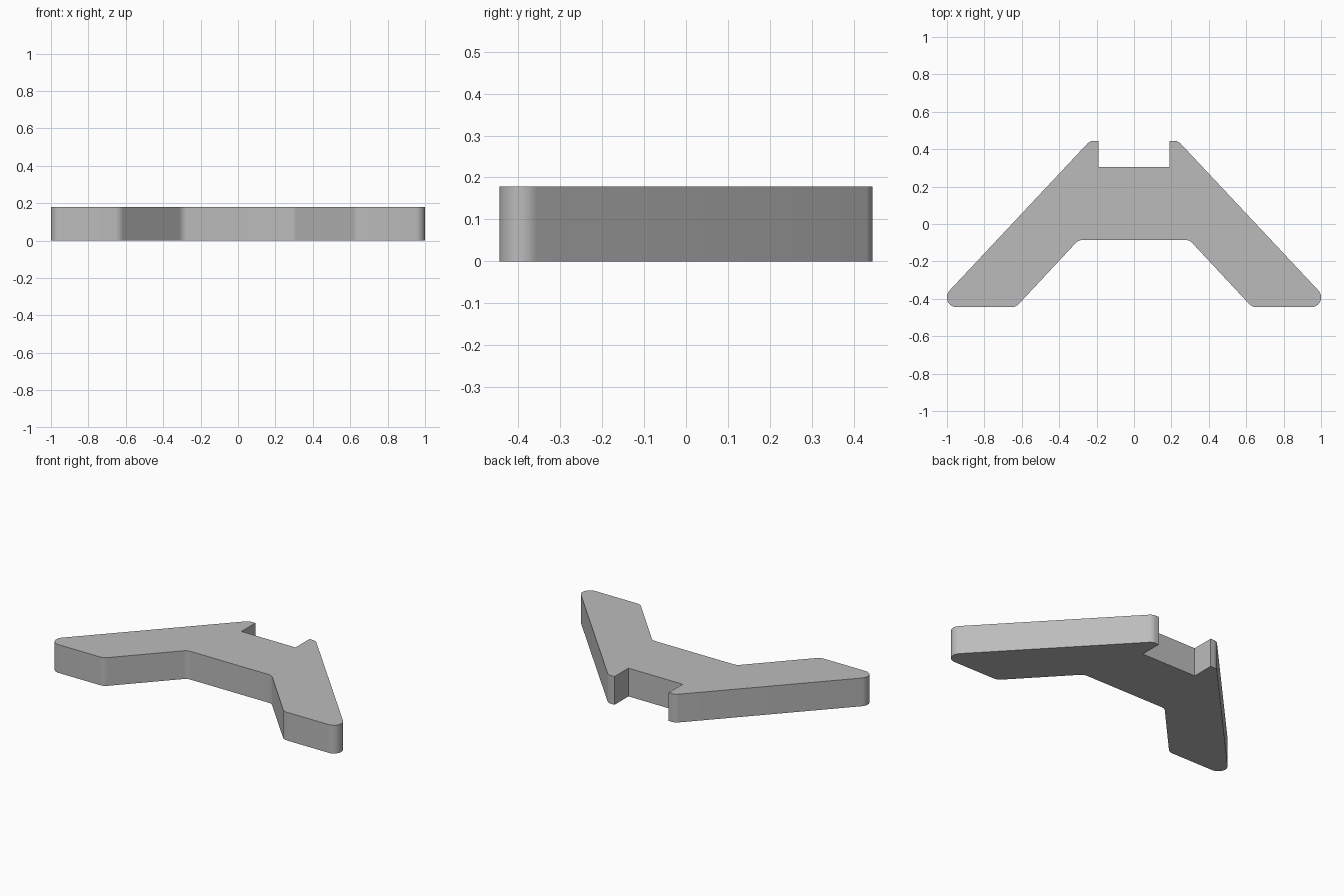
import bpy, bmesh, math
from mathutils import Vector

HEIGHT = 0.179

cube = bpy.data.objects.get("Cube")
if cube:
    bpy.data.objects.remove(cube, do_unlink=True)

# Plain grey finish
grey = bpy.data.materials.new("plain grey")
grey.use_nodes = True
color = (0.5, 0.5, 0.5, 1)
grey.diffuse_color = color
grey.node_tree.nodes["Principled BSDF"].inputs["Base Color"].default_value = color


def fillet(prev, corner, nxt, radius, steps=10):
    """Points of an arc that rounds one corner of the outline."""
    if radius == 0:
        return [corner]
    a, b = (prev - corner).normalized(), (nxt - corner).normalized()
    half = a.angle(b) / 2
    center = corner + (a + b).normalized() * (radius / math.sin(half))
    reach = radius / math.tan(half)
    start, end = corner + a * reach - center, corner + b * reach - center
    return [center + start.slerp(end, i / steps) * radius / start.slerp(end, i / steps).length
            for i in range(steps + 1)]


# Right half of the outline, from the notch to the inner crotch: x, y, corner radius
half_outline = [
    (0.19, 0.305, 0), (0.19, 0.445, 0), (0.235, 0.445, 0.05),
    (1.07, -0.445, 0.053), (0.632, -0.445, 0.055), (0.296, -0.085, 0.055),
]
outline = half_outline + [(-x, y, r) for x, y, r in reversed(half_outline)]
corners = [Vector((x, y)) for x, y, r in outline]
points = []
for i, (x, y, r) in enumerate(outline):
    points += fillet(corners[i - 1], corners[i], corners[(i + 1) % len(corners)], r)

# Flat bracket plate, extruded upward from the outline
bm = bmesh.new()
base = bm.faces.new([bm.verts.new((p.x, p.y, 0)) for p in points])
top = bmesh.ops.extrude_face_region(bm, geom=[base], use_keep_orig=True)
bmesh.ops.translate(bm, vec=(0, 0, HEIGHT),
                    verts=[v for v in top["geom"] if isinstance(v, bmesh.types.BMVert)])
bmesh.ops.recalc_face_normals(bm, faces=bm.faces)
mesh = bpy.data.meshes.new("bracket_plate")
bm.to_mesh(mesh)
bm.free()
mesh.materials.append(grey)
plate = bpy.data.objects.new("bracket_plate", mesh)
bpy.context.collection.objects.link(plate)

# Smooth the rounded corners, keep the rims sharp
bpy.context.view_layer.objects.active = plate
plate.select_set(True)
bpy.ops.object.shade_smooth_by_angle(angle=math.radians(30))
